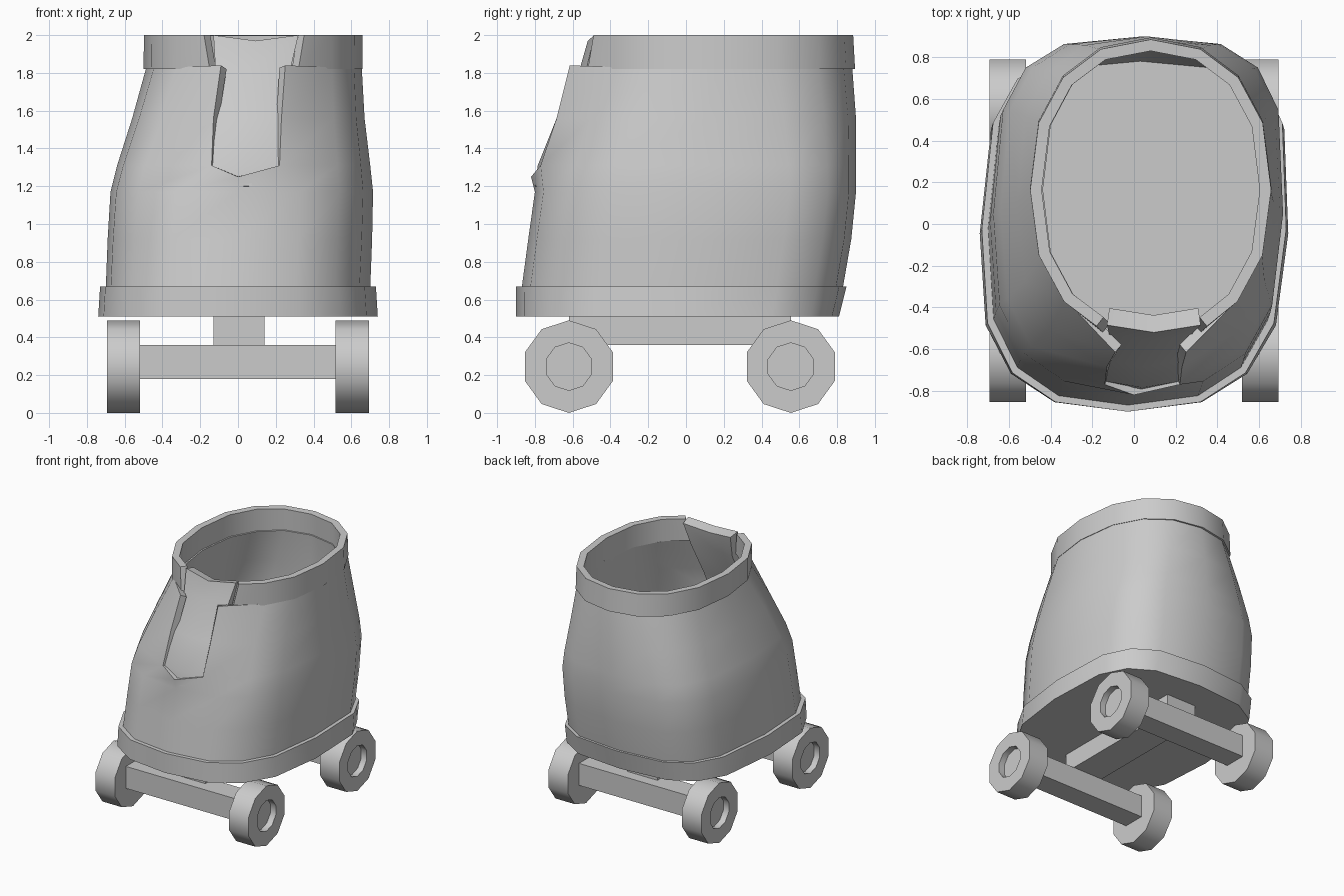
import bpy, bmesh, math
from mathutils import Matrix, Vector

if "Cube" in bpy.data.objects:
    bpy.data.objects.remove(bpy.data.objects["Cube"], do_unlink=True)

grey = bpy.data.materials.new("plain_grey")
grey.use_nodes = True
GREY = (0.6, 0.6, 0.6, 1)
grey.diffuse_color = GREY
grey.node_tree.nodes["Principled BSDF"].inputs["Base Color"].default_value = GREY

SIDES = 16


def finish(name, bm, thickness=0, angle=40):
    mesh = bpy.data.meshes.new(name)
    bm.to_mesh(mesh)
    bm.free()
    obj = bpy.data.objects.new(name, mesh)
    bpy.context.collection.objects.link(obj)
    mesh.materials.append(grey)
    bpy.ops.object.select_all(action="DESELECT")
    bpy.context.view_layer.objects.active = obj
    obj.select_set(True)
    if thickness:
        wall = obj.modifiers.new("wall", "SOLIDIFY")
        wall.thickness = thickness
        wall.offset = -1
        bpy.ops.object.modifier_apply(modifier=wall.name)
    bpy.ops.object.shade_smooth_by_angle(angle=math.radians(angle))
    return obj


def ring(z, cx, half, front, back, skew, front_power, back_power):
    """Rounded outline from the front towards +x; a lower power is squarer."""
    pts = []
    for i in range(SIDES):
        t = math.tau * i / SIDES
        s, c = math.sin(t), -math.cos(t)
        power = back_power if c > 0 else front_power
        # the front and back points stay a little rounder across x
        x = half * math.copysign(abs(s) ** (power + 0.08), s)
        y = (back - front) / 2 * math.copysign(abs(c) ** power, c)
        pts.append(Vector((cx + x + skew * y, (front + back) / 2 + y, z)))
    return pts


def loft(rows, closed=True, skip=lambda r, c: False, caps=False):
    bm = bmesh.new()
    grid = [[bm.verts.new(p) for p in row] for row in rows]
    n = len(rows[0])
    for r in range(len(rows) - 1):
        for c in range(n if closed else n - 1):
            if not skip(r, c):
                d = (c + 1) % n
                bm.faces.new((grid[r][c], grid[r][d], grid[r + 1][d], grid[r + 1][c]))
    if caps:
        bm.faces.new(grid[0][::-1])
        bm.faces.new(grid[-1])
    loose = [v for v in bm.verts if not v.link_faces]
    bmesh.ops.delete(bm, geom=loose, context="VERTS")
    return bm


def box(name, x0, x1, y0, y1, z0, z1):
    bm = bmesh.new()
    bmesh.ops.create_cube(bm, size=1)
    bmesh.ops.scale(bm, vec=(x1 - x0, y1 - y0, z1 - z0), verts=bm.verts)
    bmesh.ops.translate(bm, vec=((x0 + x1) / 2, (y0 + y1) / 2, (z0 + z1) / 2), verts=bm.verts)
    return finish(name, bm, angle=30)


# Sole: solid slab that also closes the bottom of the shell
finish("sole", loft([ring(0.51, 0, 0.74, -0.9, 0.81, 0.035, 0.69, 0.56),
                     ring(0.67, 0, 0.73, -0.9, 0.85, 0.035, 0.69, 0.56)], caps=True))

# Body shell with a slot at the front
body = [ring(0.66, 0, 0.7, -0.87, 0.83, 0.035, 0.69, 0.56),
        ring(0.92, 0.01, 0.7, -0.835, 0.875, 0.03, 0.69, 0.56),
        ring(1.17, 0.02, 0.695, -0.80, 0.90, 0.025, 0.69, 0.56),
        ring(1.31, 0.03, 0.67, -0.77, 0.90, 0.02, 0.71, 0.58),
        ring(1.56, 0.055, 0.615, -0.69, 0.90, 0.01, 0.77, 0.68),
        ring(1.83, 0.085, 0.57, -0.55, 0.88, 0, 0.86, 0.83)]
body[3][0] = Vector((0, -0.82, 1.25))
slot_edges = [(3, -0.14, 0.22, -0.77, 1.31),
              (4, -0.13, 0.23, -0.685, 1.56),
              (5, -0.09, 0.25, -0.615, 1.84)]
for r, left, right, y, z in slot_edges:
    body[r][-1] = Vector((left, y, z))
    body[r][1] = Vector((right, y, z))
front_columns = (0, SIDES - 1)
finish("body_shell", loft(body, skip=lambda r, c: r >= 3 and c in front_columns), 0.05)

# Collar: open at the front where the tongue stands
collar = [ring(1.82, 0.08, 0.58, -0.56, 0.895, 0, 0.87, 0.84),
          ring(2.0, 0.08, 0.578, -0.56, 0.885, 0, 0.87, 0.84)]
for row, left, right, y in zip(collar, (-0.15, -0.18), (0.32, 0.35), (-0.52, -0.49)):
    row[-1].x, row[-1].y = left, y
    row[1].x, row[1].y = right, y
finish("collar", loft(collar, skip=lambda r, c: c in front_columns), 0.055)

# Tongue: shallow folded strip just behind the slot
tongue = []
for z, left, right, y in [(1.2, -0.12, 0.18, -0.765), (1.31, -0.16, 0.24, -0.75),
                          (1.56, -0.15, 0.25, -0.65), (1.83, -0.12, 0.28, -0.525),
                          (2.0, -0.13, 0.32, -0.485)]:
    dip = 0.03 if z == 2.0 else 0
    tongue.append([(left, y, z), ((left + right) / 2, y - 0.035, z - dip), (right, y, z)])
finish("tongue", loft(tongue, closed=False), 0.085)

# Chassis, axles and wheels
box("chassis_beam", -0.13, 0.14, -0.62, 0.555, 0.36, 0.515)
for end, y in (("front", -0.62), ("back", 0.555)):
    box(end + "_axle", -0.53, 0.53, y - 0.09, y + 0.09, 0.18, 0.36)
    for side, sign in (("left", 1), ("right", -1)):
        bm = bmesh.new()
        bmesh.ops.create_cone(bm, cap_ends=True, segments=10, radius1=0.245,
                              radius2=0.245, depth=0.175)
        # recessed hub on the outer face
        bm.faces.ensure_lookup_table()
        outer = max(bm.faces, key=lambda f: f.calc_center_median().z)
        bmesh.ops.inset_region(bm, faces=[outer], thickness=0.119)
        rim = bmesh.ops.extrude_discrete_faces(bm, faces=[outer])["faces"][0]
        bmesh.ops.translate(bm, vec=(0, 0, -0.05), verts=rim.verts)
        turn = Matrix.Rotation(sign * math.pi / 2, 4, "Y")
        place = Matrix.Translation((sign * 0.605, y, 0.245))
        # put a corner of the tread at the top
        corner = max(bm.verts, key=lambda v: v.co.xy.length)
        spin = Matrix.Rotation(-math.atan2(corner.co.y, corner.co.x), 4, "Z")
        bmesh.ops.transform(bm, matrix=place @ turn @ spin, verts=bm.verts)
        finish(f"{end}_{side}_wheel", bm)
